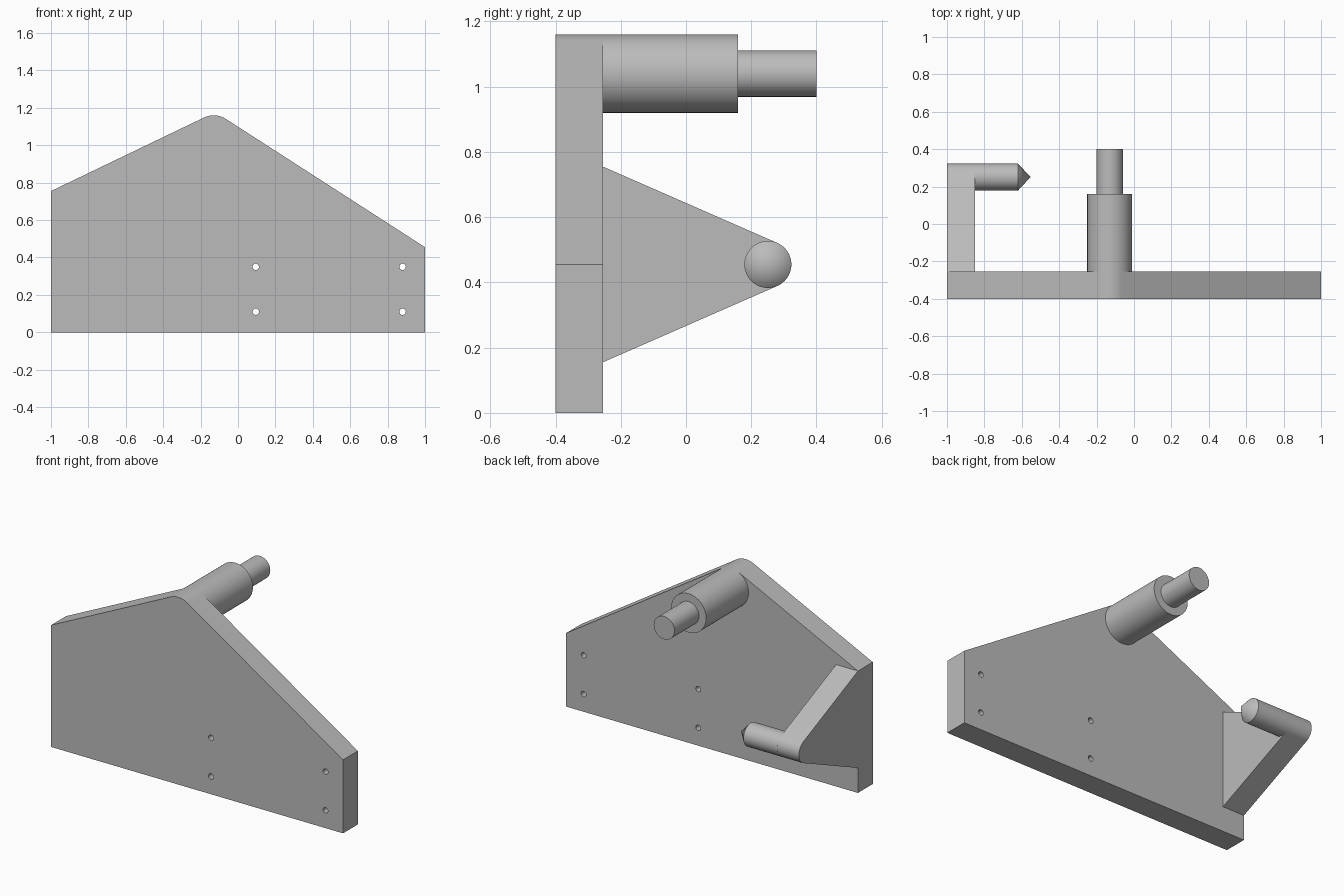
import bpy, bmesh, math
from mathutils import Vector, Matrix

cube = bpy.data.objects.get("Cube")
if cube:
    bpy.data.objects.remove(cube, do_unlink=True)

grey = bpy.data.materials.new("plain grey")
grey.use_nodes = True
grey.diffuse_color = (0.5, 0.5, 0.5, 1)
grey.node_tree.nodes["Principled BSDF"].inputs["Base Color"].default_value = grey.diffuse_color

# Matrices that send (profile u, profile v, depth) to model axes
ALONG_Y = Matrix(((1, 0, 0), (0, 0, 1), (0, 1, 0))).to_4x4()
ALONG_X = Matrix(((0, 0, 1), (1, 0, 0), (0, 1, 0))).to_4x4()


def make_object(name, bm):
    bmesh.ops.recalc_face_normals(bm, faces=bm.faces)
    mesh = bpy.data.meshes.new(name)
    bm.to_mesh(mesh)
    bm.free()
    mesh.materials.append(grey)
    obj = bpy.data.objects.new(name, mesh)
    bpy.context.collection.objects.link(obj)
    return obj


def smooth(obj):
    bpy.ops.object.select_all(action='DESELECT')
    obj.select_set(True)
    bpy.context.view_layer.objects.active = obj
    bpy.ops.object.shade_smooth_by_angle(angle=math.radians(30))


def prism(name, profile, start, end, axes):
    """Extrude a flat outline between two depths."""
    bm = bmesh.new()
    face = bm.faces.new([bm.verts.new(axes @ Vector((u, v, start))) for u, v in profile])
    grown = bmesh.ops.extrude_face_region(bm, geom=[face])["geom"]
    shift = axes @ Vector((0, 0, end - start))
    bmesh.ops.translate(bm, vec=shift, verts=[g for g in grown if isinstance(g, bmesh.types.BMVert)])
    return make_object(name, bm)


def cylinder(name, centre, radius, start, end, axes, tip=None, sides=64):
    """Round bar along an axis, tapering to a point when tip is given less than radius."""
    bm = bmesh.new()
    middle = axes @ Vector((*centre, (start + end) / 2))
    turn = axes.copy()
    bmesh.ops.create_cone(bm, cap_ends=True, segments=sides, radius1=radius,
                          radius2=radius if tip is None else tip, depth=end - start,
                          matrix=Matrix.Translation(middle) @ turn)
    return make_object(name, bm)


def tangent_arc(first, last, centre, radius, steps=16):
    """Rounded corner whose sides run tangent to the two given points."""
    def touch(point, side):
        d = Vector(point) - Vector(centre)
        return math.atan2(d.y, d.x) + side * math.acos(radius / d.length)
    a, b = touch(first, 1), touch(last, -1)
    b = a + (b - a) % math.tau
    angles = [a + (b - a) * i / steps for i in range(steps + 1)]
    return [(centre[0] + radius * math.cos(t), centre[1] + radius * math.sin(t)) for t in angles]


# Main plate with rounded peak
BACK = -0.255
hub, hub_radius = (-0.13, 1.04), 0.12
right_corner, left_corner = (1, 0.455), (-1, 0.755)
outline = [(-1, 0), (1, 0), right_corner,
           *tangent_arc(right_corner, left_corner, hub, hub_radius), left_corner]
plate = prism("main_plate", outline, -0.4, BACK, ALONG_Y)

# Four drilled screw holes
for x in (0.095, 0.88):
    for z in (0.11, 0.35):
        drill = cylinder("hole_cutter", (x, z), 0.017, -0.5, -0.1, ALONG_Y, sides=24)
        drill.hide_render = True
        cut = plate.modifiers.new("hole", 'BOOLEAN')
        cut.operation = 'DIFFERENCE'
        cut.object = drill
        bpy.context.view_layer.objects.active = plate
        bpy.ops.object.modifier_apply(modifier=cut.name)
        bpy.data.objects.remove(drill, do_unlink=True)
smooth(plate)

# Stepped shaft at the peak
smooth(cylinder("shaft_boss", hub, hub_radius, BACK, 0.16, ALONG_Y))
smooth(cylinder("shaft_pin", hub, 0.071, 0.16, 0.4, ALONG_Y))

# Tapered side arm
low, high = (BACK, 0.155), (BACK, 0.755)
pivot, pivot_radius = (0.251, 0.455), 0.072
arm = [low, *tangent_arc(low, high, pivot, pivot_radius), high]
smooth(prism("side_arm", arm, -1, -0.85, ALONG_X))

# Pointed pin on the arm
smooth(cylinder("arm_pin", pivot, pivot_radius, -0.85, -0.62, ALONG_X))
smooth(cylinder("arm_pin_tip", pivot, pivot_radius, -0.62, -0.553, ALONG_X, tip=0))
